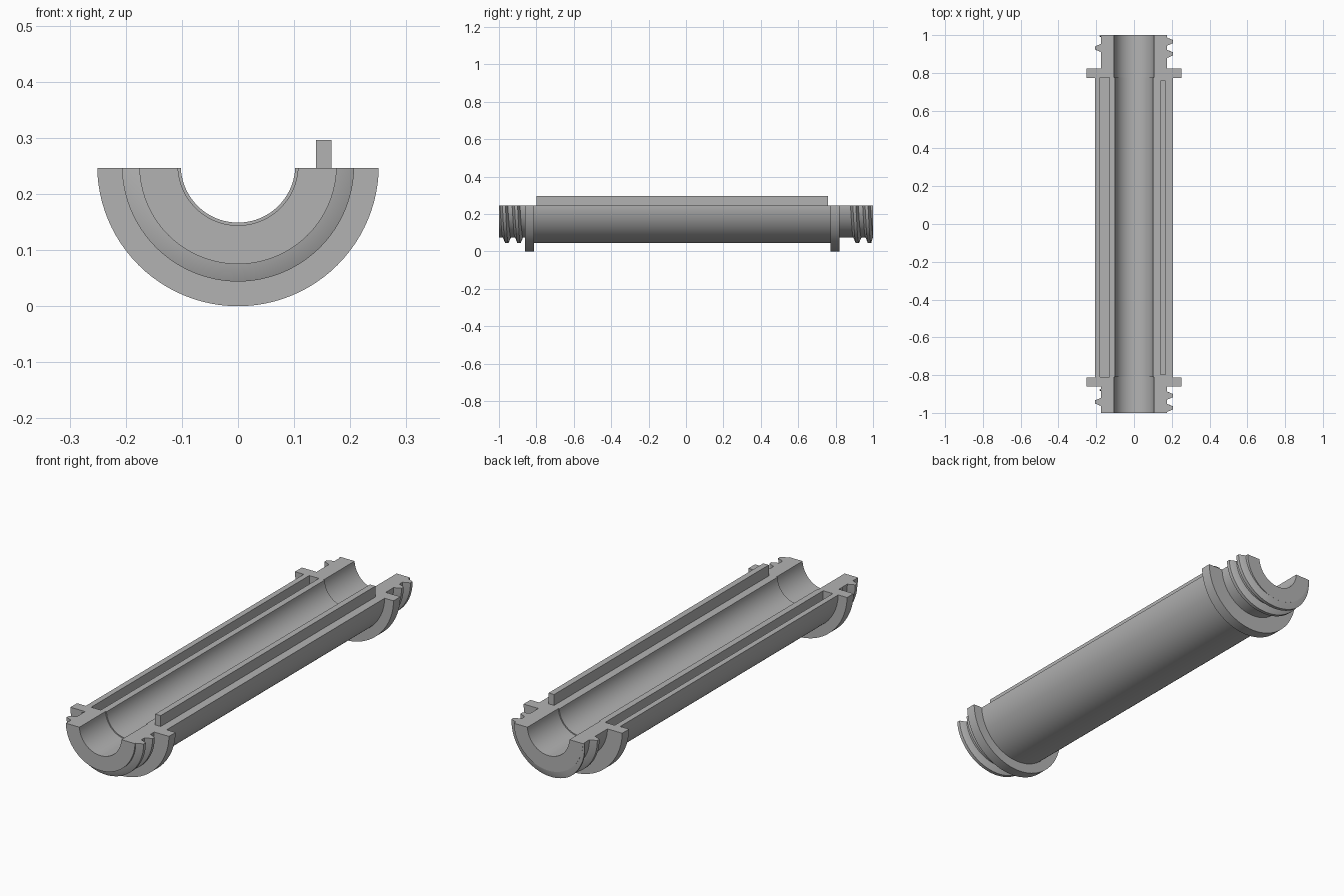
import bpy, bmesh
from math import pi, sin, cos, radians

cube = bpy.data.objects.get("Cube")
if cube:
    bpy.data.objects.remove(cube, do_unlink=True)

AXIS_Z = 0.251      # height of the tube axis
CUT_Z = 0.246       # flat split face of the half tube
SEGMENTS = 96

grey = bpy.data.materials.new("plain grey")
grey.use_nodes = True
grey.diffuse_color = (0.45, 0.45, 0.45, 1)
grey.node_tree.nodes["Principled BSDF"].inputs["Base Color"].default_value = (0.45, 0.45, 0.45, 1)


def add_object(name, bm):
    bmesh.ops.recalc_face_normals(bm, faces=bm.faces)
    mesh = bpy.data.meshes.new(name)
    bm.to_mesh(mesh)
    bm.free()
    mesh.materials.append(grey)
    obj = bpy.data.objects.new(name, mesh)
    bpy.context.collection.objects.link(obj)
    return obj


def box(name, x, y, z):
    bm = bmesh.new()
    bmesh.ops.create_cube(bm, size=1)
    for v in bm.verts:
        for i, (low, high) in enumerate((x, y, z)):
            v.co[i] = low if v.co[i] < 0 else high
    return add_object(name, bm)


def sweep(name, rings, closed):
    """Skin a list of equal point rings into a solid."""
    bm = bmesh.new()
    loops = [[bm.verts.new(p) for p in ring] for ring in rings]
    n = len(loops[0])
    pairs = list(zip(loops, loops[1:]))
    if closed:
        pairs.append((loops[-1], loops[0]))
    else:
        bm.faces.new(loops[0])
        bm.faces.new(loops[-1])
    for a, b in pairs:
        for i in range(n):
            j = (i + 1) % n
            bm.faces.new((a[i], a[j], b[j], b[i]))
    return add_object(name, bm)


def around(y, r, phi):
    """Point on the tube; phi turns from +x down through the bottom."""
    return (r * cos(phi), y, AXIS_Z - r * sin(phi))


def cut(obj, *cutters):
    bpy.ops.object.select_all(action='DESELECT')
    bpy.context.view_layer.objects.active = obj
    obj.select_set(True)
    for cutter in cutters:
        mod = obj.modifiers.new("cut", 'BOOLEAN')
        mod.operation = 'DIFFERENCE'
        mod.solver = 'EXACT'
        mod.object = cutter
        bpy.ops.object.modifier_apply(modifier=mod.name)
    bpy.ops.object.shade_smooth_by_angle(angle=radians(25))


# Cutters: upper half and the long groove on the right
upper = box("upper_half_cutter", (-1, 1), (-2, 2), (CUT_Z, 1))
groove = box("groove_cutter", (-0.18, -0.131), (-0.81, 0.775), (CUT_Z - 0.055, 0.4))

# Tube body with end necks, two flanges and a stepped bore
profile = [(-1, .176), (-.86, .176), (-.86, .251), (-.812, .251),
           (-.812, .206), (.772, .206), (.772, .251), (.822, .251),
           (.822, .176), (1, .176), (1, .107), (.775, .107),
           (.775, .102), (-.81, .102), (-.81, .107), (-1, .107)]
tube = sweep("half_tube", [[around(y, r, 2 * pi * k / SEGMENTS) for y, r in profile]
                           for k in range(SEGMENTS)], True)
cut(tube, upper, groove)

# Screw threads: two helical ridges on each neck, the inner or last one fading out
PITCH = 0.065


def thread(name, start, fades):
    rings = []
    for k in range(-2, 51):
        phi = pi * k / 48
        y = start + PITCH * phi / (2 * pi)
        size = 1 - 0.85 * min(1, max(0, (k - 32) / 16)) if fades else 1
        base, tip = 0.021 * size, 0.008 * size
        section = [(-base, .17), (-base, .176), (-tip, .176 + .031 * size),
                   (tip, .176 + .031 * size), (base, .176), (base, .17)]
        rings.append([around(min(y + dy, 0.9995), r, phi) for dy, r in section])
    cut(sweep(name, rings, False), upper)


thread("front_thread_outer", -0.974, False)
thread("front_thread_inner", -0.909, True)
thread("back_thread_inner", 0.900, False)
thread("back_thread_outer", 0.965, True)

# Long mating rib on the left split face
box("mating_rib", (0.139, 0.167), (-0.80, 0.76), (CUT_Z - 0.01, 0.296))

for cutter in (upper, groove):
    bpy.data.objects.remove(cutter, do_unlink=True)
